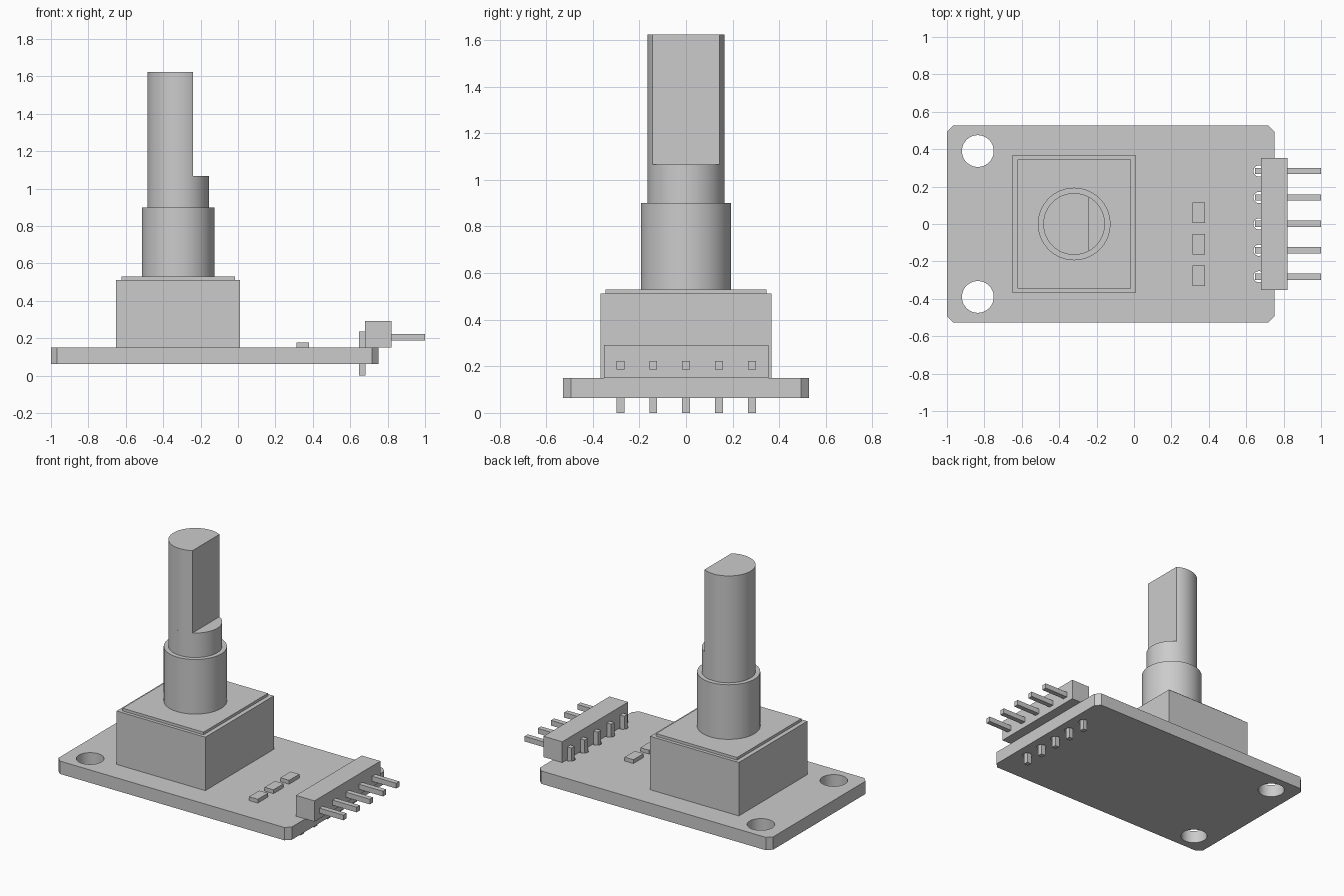
import bpy, bmesh, math
from mathutils import Vector

cube = bpy.data.objects.get("Cube")
if cube:
    bpy.data.objects.remove(cube, do_unlink=True)

grey = bpy.data.materials.new("plain grey")
grey.use_nodes = True
colour = (0.6, 0.6, 0.6, 1)
grey.diffuse_color = colour
grey.node_tree.nodes["Principled BSDF"].inputs["Base Color"].default_value = colour


def finish(bm, name):
    bmesh.ops.recalc_face_normals(bm, faces=bm.faces)
    mesh = bpy.data.meshes.new(name)
    bm.to_mesh(mesh)
    bm.free()
    mesh.materials.append(grey)
    obj = bpy.data.objects.new(name, mesh)
    bpy.context.scene.collection.objects.link(obj)
    return obj


def prism(name, outline, z0, z1):
    """Extrude a flat outline from z0 up to z1."""
    bm = bmesh.new()
    face = bm.faces.new([bm.verts.new((x, y, z0)) for x, y in outline])
    top = bmesh.ops.extrude_face_region(bm, geom=[face])["geom"]
    verts = [v for v in top if isinstance(v, bmesh.types.BMVert)]
    bmesh.ops.translate(bm, verts=verts, vec=Vector((0, 0, z1 - z0)))
    return finish(bm, name)


def box(name, x, y, z):
    return prism(name, [(x[0], y[0]), (x[1], y[0]), (x[1], y[1]), (x[0], y[1])], *z)


def arc(cx, cy, r, start=0, end=2 * math.pi, n=64):
    count = n if end - start >= 2 * math.pi else n + 1
    return [(cx + r * math.cos(start + (end - start) * i / n),
             cy + r * math.sin(start + (end - start) * i / n)) for i in range(count)]


def smooth(obj):
    bpy.ops.object.select_all(action="DESELECT")
    obj.select_set(True)
    bpy.context.view_layer.objects.active = obj
    bpy.ops.object.shade_smooth_by_angle(angle=math.radians(30))


pin_rows = [0.283 - 0.1412 * i for i in range(5)]

# Circuit board with clipped corners
L, R, W, C = -1.0, 0.75, 0.527, 0.033
board = prism("circuit_board", [
    (L + C, -W), (R - C, -W), (R, -W + C), (R, W - C),
    (R - C, W), (L + C, W), (L, W - C), (L, -W + C)], 0.063, 0.15)

# Mounting holes and pin holes
holes = [(-0.835, s * 0.39, 0.085, 48) for s in (-1, 1)]
holes += [(0.668, y, 0.03, 24) for y in pin_rows]
for x, y, r, n in holes:
    cutter = prism("hole_cutter", arc(x, y, r, n=n), 0, 0.3)
    cutter.hide_render = True
    cutter.hide_viewport = True
    cut = board.modifiers.new("hole", "BOOLEAN")
    cut.operation = "DIFFERENCE"
    cut.solver = "EXACT"
    cut.object = cutter

# Bake the holes, then drop the cutters
graph = bpy.context.evaluated_depsgraph_get()
baked = bpy.data.meshes.new_from_object(board.evaluated_get(graph))
board.modifiers.clear()
board.data = baked
for obj in list(bpy.data.objects):
    if obj.name.startswith("hole_cutter"):
        bpy.data.objects.remove(obj, do_unlink=True)
smooth(board)

# Encoder body with its raised cover plate
box("encoder_body", (-0.653, 0.012), (-0.367, 0.367), (0.15, 0.512))
box("encoder_cover", (-0.624, -0.017), (-0.345, 0.345), (0.512, 0.53))

# Bushing, round lower shaft and D-shaped upper shaft
SX, SR = -0.32, 0.165
flat = math.acos(0.08 / SR)
smooth(prism("bushing", arc(SX, 0, 0.194), 0.53, 0.9))
smooth(prism("shaft_base", arc(SX, 0, SR), 0.9, 1.066))
smooth(prism("shaft_flatted", arc(SX, 0, SR, flat, 2 * math.pi - flat), 1.066, 1.624))

# Small surface-mount chips
for i in range(3):
    y = 0.06 - 0.168 * i
    box("chip_%d" % (i + 1), (0.314, 0.38), (y - 0.055, y + 0.055), (0.15, 0.176))

# Pin header with right-angle pins
box("header_block", (0.68, 0.82), (-0.352, 0.354), (0.15, 0.291))
P = 0.017
for i, y in enumerate(pin_rows):
    box("pin_upright_%d" % (i + 1), (0.648, 0.681), (y - P, y + P), (0, 0.236))
    box("pin_outer_%d" % (i + 1), (0.82, 1.0), (y - P, y + P), (0.187, 0.222))
